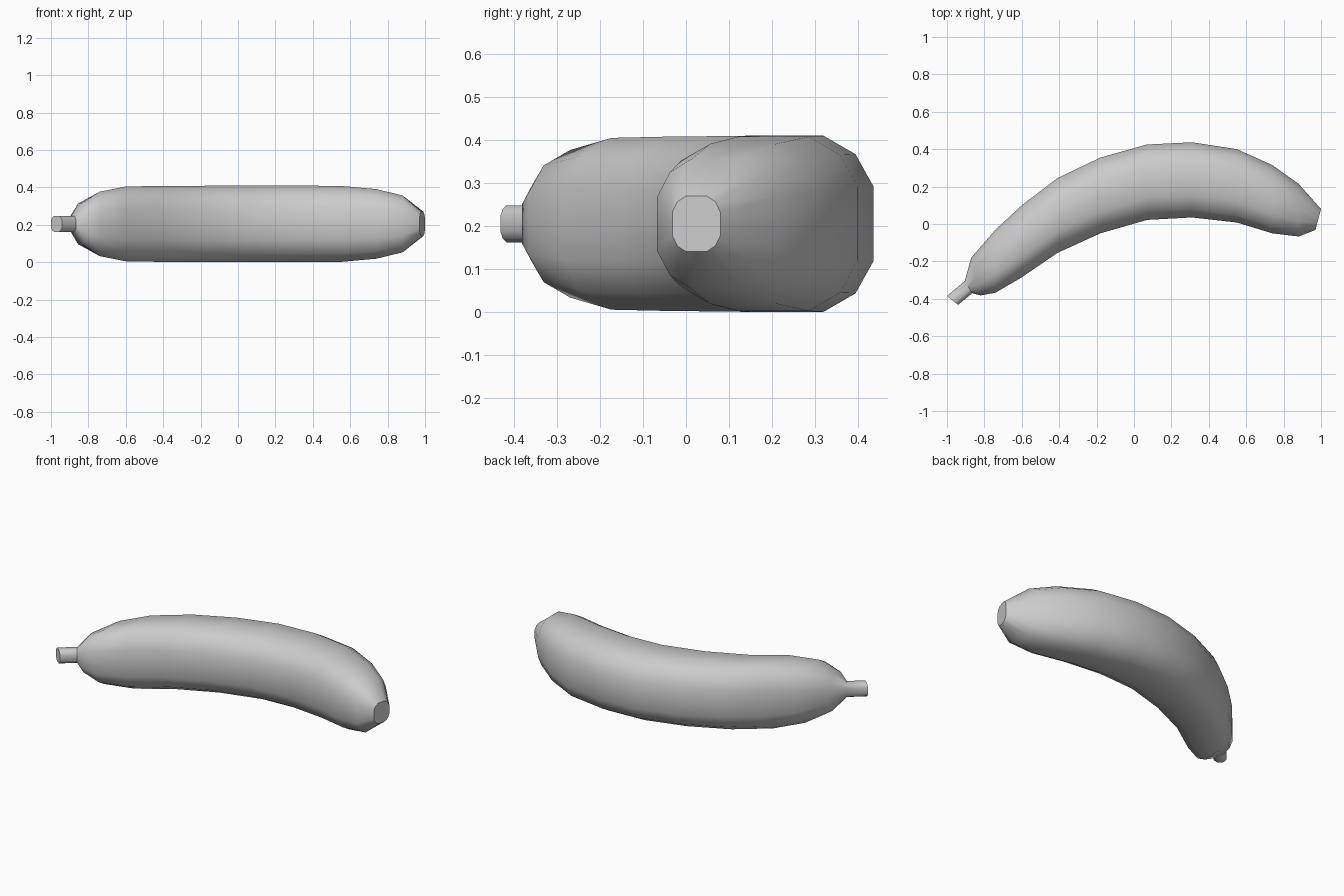
import bpy, bmesh, math
from mathutils import Vector

if "Cube" in bpy.data.objects:
    bpy.data.objects.remove(bpy.data.objects["Cube"])

ZC = 0.205
# one quarter of the rounded-square section, as (across, height) factors
quarter = [(1, 0), (1, 0.42), (0.79, 0.79), (0.42, 1)]
section = []
for k in range(4):
    for a, b in quarter:
        for _ in range(k):
            a, b = -b, a
        section.append((a, b))

# rings: outer edge x, y, inner edge x, y, half height
rings = [
    (-1.00, -0.385, -0.94, -0.432, 0.043),   # stem tip
    (-0.905, -0.305, -0.865, -0.37, 0.043),  # stem base
    (-0.87, -0.18, -0.82, -0.382, 0.108),    # shoulder
    (-0.74, -0.03, -0.74, -0.367, 0.172),
    (-0.60, 0.10, -0.60, -0.285, 0.2),
    (-0.41, 0.245, -0.41, -0.155, 0.203),
    (-0.18, 0.355, -0.18, -0.05, 0.204),
    (0.07, 0.425, 0.07, 0.022, 0.205),
    (0.31, 0.437, 0.31, 0.035, 0.205),
    (0.55, 0.40, 0.55, 0.008, 0.203),
    (0.74, 0.315, 0.74, -0.05, 0.186),
    (0.88, 0.215, 0.88, -0.067, 0.152),
    (1.00, 0.08, 0.97, -0.032, 0.065),       # blossom end
]

# loft the rings into the curved fruit
bm = bmesh.new()
loops = []
for ox, oy, ix, iy, hz in rings:
    outer, inner = Vector((ox, oy, ZC)), Vector((ix, iy, ZC))
    mid, half = (outer + inner) / 2, (outer - inner) / 2
    loops.append([bm.verts.new(mid + half * a + Vector((0, 0, hz * b)))
                  for a, b in section])
n = len(section)
for r0, r1 in zip(loops, loops[1:]):
    for i in range(n):
        j = (i + 1) % n
        bm.faces.new((r0[i], r0[j], r1[j], r1[i]))
bm.faces.new(loops[0])
bm.faces.new(loops[-1])
bmesh.ops.recalc_face_normals(bm, faces=bm.faces)

mesh = bpy.data.meshes.new("banana")
bm.to_mesh(mesh)
bm.free()
banana = bpy.data.objects.new("banana", mesh)
bpy.context.collection.objects.link(banana)
bpy.context.view_layer.objects.active = banana
banana.select_set(True)
bpy.ops.object.shade_smooth_by_angle(angle=math.radians(45))
